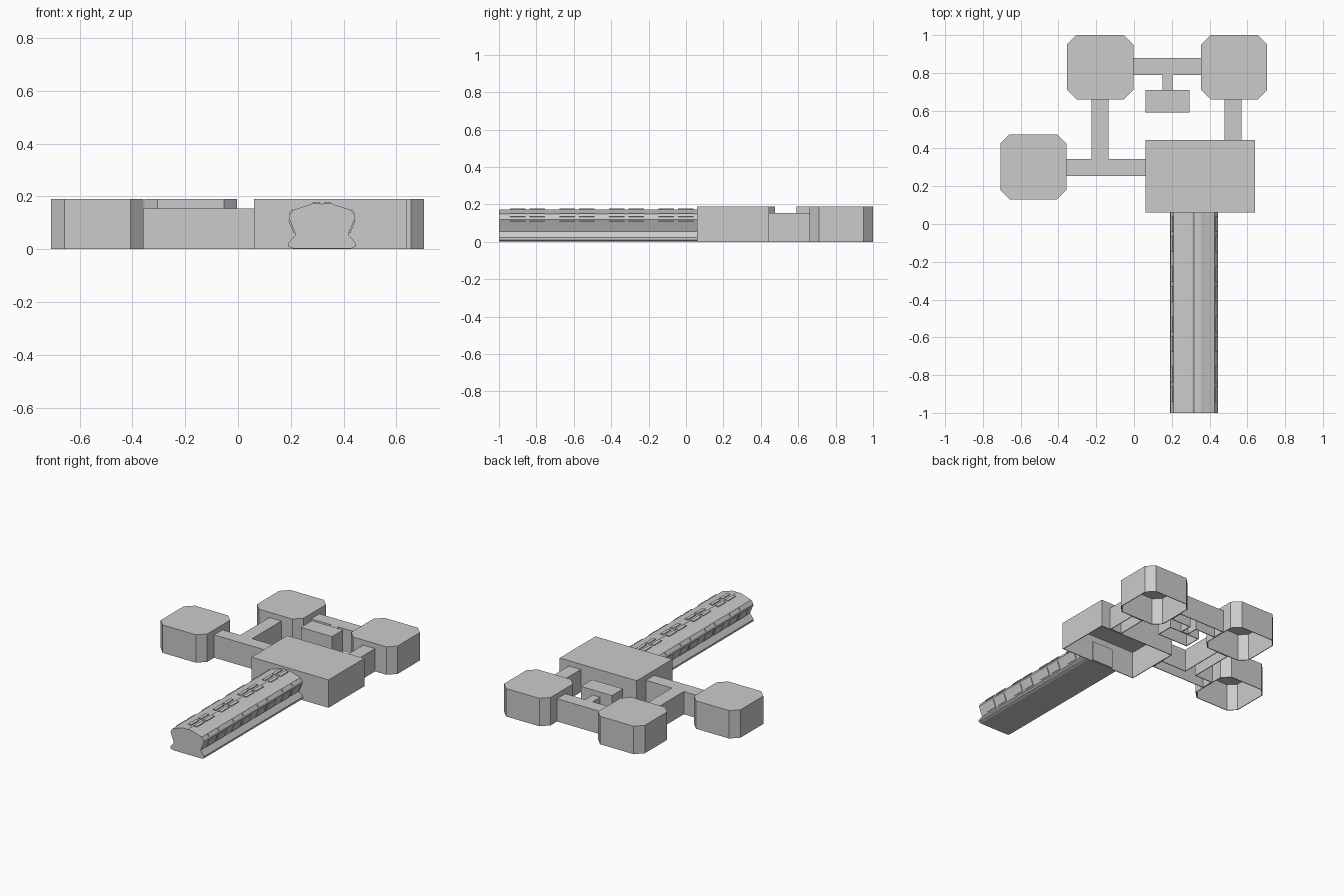
import bpy, bmesh
from mathutils import Vector

if "Cube" in bpy.data.objects:
    bpy.data.objects.remove(bpy.data.objects["Cube"])

ROOF, HALL_ROOF = 0.19, 0.155
CX, Y0, Y1 = 0.318, -1.0, 0.06      # tunnel centre line and ends


def finish(name, bm):
    me = bpy.data.meshes.new(name)
    bm.to_mesh(me)
    bm.free()
    ob = bpy.data.objects.new(name, me)
    bpy.context.collection.objects.link(ob)
    return ob


def shell(name, outline, top):
    """Thin-walled room, open underneath, from a counter-clockwise outline."""
    bm = bmesh.new()
    lo = [bm.verts.new((x, y, 0)) for x, y in outline]
    hi = [bm.verts.new((x, y, top)) for x, y in outline]
    bm.faces.new(hi)
    n = len(lo)
    for i in range(n):
        j = (i + 1) % n
        bm.faces.new((lo[i], lo[j], hi[j], hi[i]))
    ob = finish(name, bm)
    mod = ob.modifiers.new("wall", 'SOLIDIFY')
    mod.thickness = 0.005
    mod.offset = -1
    mod.use_even_offset = True
    return ob


def rect(x0, x1, y0, y1):
    return [(x0, y0), (x1, y0), (x1, y1), (x0, y1)]


def octagon(x0, x1, y0, y1, c=0.05):
    return [(x0 + c, y0), (x1 - c, y0), (x1, y0 + c), (x1, y1 - c),
            (x1 - c, y1), (x0 + c, y1), (x0, y1 - c), (x0, y0 + c)]


def box(name, x0, x1, y0, y1, z0, z1):
    bm = bmesh.new()
    bmesh.ops.create_cube(bm, size=1)
    for v in bm.verts:
        v.co = Vector(((x0 + x1) / 2 + v.co.x * (x1 - x0),
                       (y0 + y1) / 2 + v.co.y * (y1 - y0),
                       (z0 + z1) / 2 + v.co.z * (z1 - z0)))
    return finish(name, bm)


# Rooms
shell("main_hall", rect(0.06, 0.64, 0.06, 0.445), ROOF)
shell("small_room", rect(0.06, 0.295, 0.59, 0.71), ROOF)
shell("pod_back_left", octagon(-0.355, -0.003, 0.66, 1.0), ROOF)
shell("pod_back_right", octagon(0.355, 0.705, 0.66, 1.0), ROOF)
shell("pod_left", octagon(-0.708, -0.358, 0.13, 0.475), ROOF)

# Corridors
shell("corridor_left", [(-0.358, 0.255), (0.06, 0.255), (0.06, 0.345), (-0.135, 0.345),
                        (-0.135, 0.66), (-0.225, 0.66), (-0.225, 0.345), (-0.358, 0.345)], HALL_ROOF)
shell("corridor_back", [(-0.003, 0.79), (0.15, 0.79), (0.15, 0.71), (0.205, 0.71),
                        (0.205, 0.79), (0.355, 0.79), (0.355, 0.88), (-0.003, 0.88)], HALL_ROOF)
shell("corridor_right", rect(0.48, 0.57, 0.445, 0.66), HALL_ROOF)

# Tunnel body: half profile mirrored about the centre line
half = [(0.108, 0.002), (0.128, 0.01), (0.128, 0.022), (0.1, 0.056), (0.126, 0.12),
        (0.123, 0.13), (0.109, 0.149), (0.055, 0.166), (0.036, 0.173), (0.008, 0.174)]
profile = half + [(0, 0.17)] + [(-x, z) for x, z in reversed(half)]
bm = bmesh.new()
a = [bm.verts.new((CX + x, Y0, z)) for x, z in profile]
b = [bm.verts.new((CX + x, Y1, z)) for x, z in profile]
bm.faces.new(a)
bm.faces.new(b[::-1])
for i in range(len(a)):
    j = (i + 1) % len(a)
    bm.faces.new((a[i], b[i], b[j], a[j]))
bmesh.ops.recalc_face_normals(bm, faces=bm.faces)
finish("tunnel", bm)


def panels(name, p, q, t=0.005):
    """Raised plates along profile segment p-q, in four pairs, on both sides."""
    p, q = Vector(p), Vector(q)
    d = (q - p).normalized()
    nrm = Vector((d.y, -d.x)) * t
    bm = bmesh.new()
    for k in range(4):
        for y in (-0.942, -0.838):
            y += k * 0.265
            for s in (-1, 1):
                corners = [p - nrm * 0.6, q - nrm * 0.6, q + nrm, p + nrm]
                f = [bm.verts.new((CX + s * c.x, y, c.y)) for c in corners]
                g = [bm.verts.new((CX + s * c.x, y + 0.083, c.y)) for c in corners]
                bm.faces.new(f)
                bm.faces.new(g[::-1])
                for i in range(4):
                    j = (i + 1) % 4
                    bm.faces.new((f[i], g[i], g[j], f[j]))
    bmesh.ops.recalc_face_normals(bm, faces=bm.faces)
    finish(name, bm)


panels("side_panels", (0.103, 0.063), (0.123, 0.112))
panels("shoulder_panels", (0.122, 0.132), (0.110, 0.148))
panels("roof_panels", (0.033, 0.1735), (0.009, 0.1745))

# Doorway on the inner wall where the tunnel meets the hall
box("inner_door", CX - 0.08, CX + 0.08, 0.06, 0.072, 0.005, 0.14)
